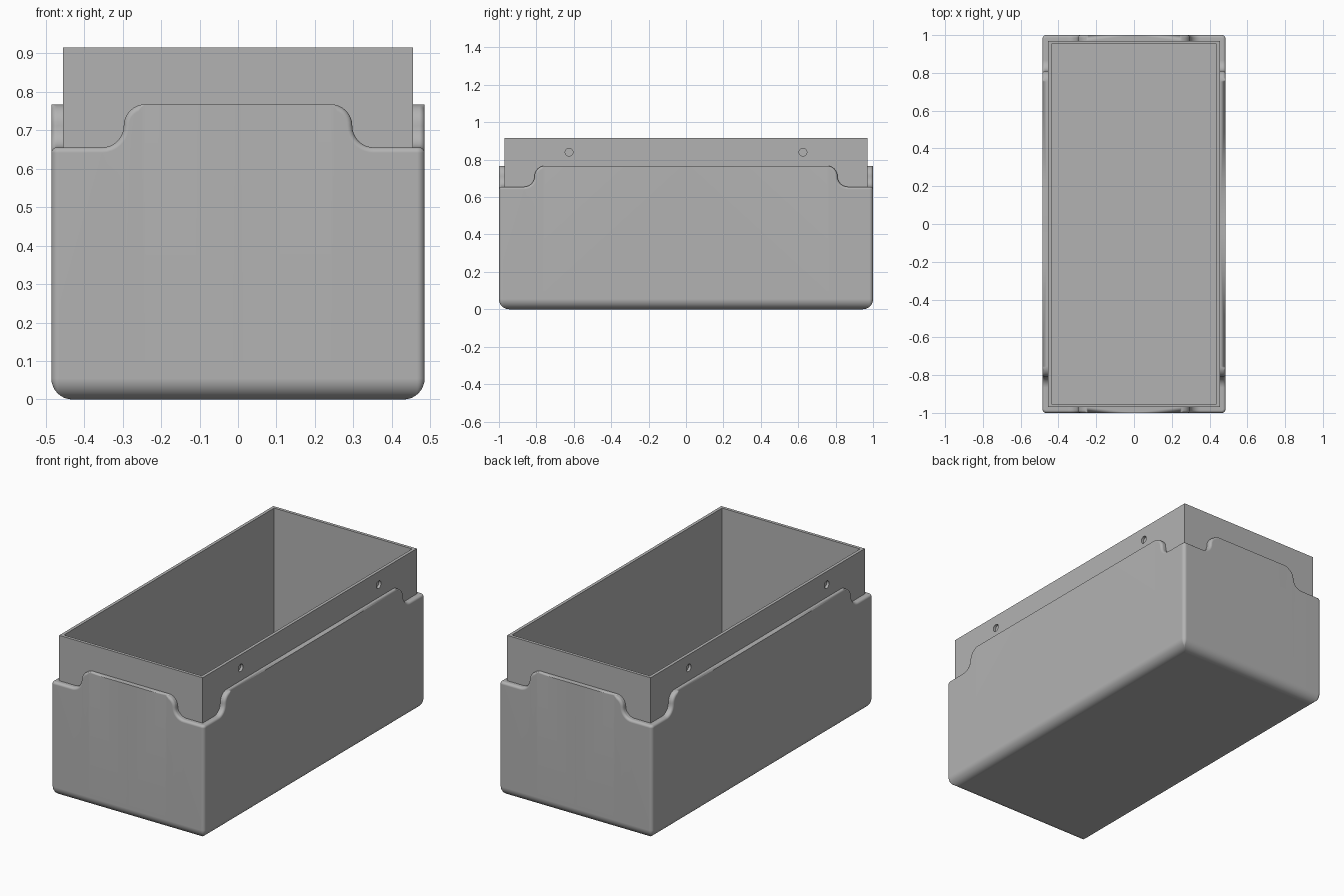
import bpy, bmesh
from math import sin, cos, pi
from mathutils import Vector, Matrix

if "Cube" in bpy.data.objects:
    bpy.data.objects.remove(bpy.data.objects["Cube"])

W, L = 0.485, 1.0            # half width and half length of the outer shell
TOP, LOW = 0.767, 0.655      # rim heights: mid-wall and corners
CORNER, BASE, FILLET = 0.02, 0.055, 0.014
WALL = 0.03
SLEEVE_TOP, LINER = 0.915, 0.025

grey = bpy.data.materials.new("plain grey")
grey.use_nodes = True
grey.diffuse_color = (0.45, 0.45, 0.45, 1)
grey.node_tree.nodes["Principled BSDF"].inputs["Base Color"].default_value = grey.diffuse_color


def make_object(name, bm, material=grey):
    mesh = bpy.data.meshes.new(name)
    bm.to_mesh(mesh)
    bm.free()
    obj = bpy.data.objects.new(name, mesh)
    bpy.context.collection.objects.link(obj)
    if material:
        mesh.materials.append(material)
    return obj


def s_curve(mid, steps=8):
    """Rim step from TOP down to LOW: (position, height, normal, fillet)."""
    r = (TOP - LOW) / 2
    pts = []
    for i in range(steps + 1):
        a = pi / 2 * (1 - i / steps)
        pts.append((mid - r + r * cos(a), TOP - r + r * sin(a),
                    cos(a), sin(a), FILLET * min(1, i / 2)))
    for i in range(1, steps + 1):
        a = pi + pi / 2 * i / steps
        pts.append((mid + r + r * cos(a), LOW + r + r * sin(a),
                    -cos(a), -sin(a), FILLET))
    return pts


# Outer shell: one quarter of the perimeter, each column a function of inset d
def front_column(p, z, nt, nz, f):
    return (lambda d: Vector((p, -L + d, 0)), z, Vector((nt, 0, nz)), f)


def side_column(p, z, nt, nz, f):
    return (lambda d: Vector((W - d, -p, 0)), z, Vector((0, -nt, nz)), f)


def corner_column(a):
    def place(d):
        r = max(CORNER - d, 0.003)
        return Vector((W - d - r + r * cos(a), -(L - d - r) + r * sin(a), 0))
    return (place, LOW, Vector((0, 0, 1)), FILLET)


columns = [front_column(0, TOP, 0, 1, 0)]
columns += [front_column(*p) for p in s_curve(0.297)]
columns += [corner_column(-pi / 2 + pi / 2 * i / 6) for i in range(7)]
columns += [side_column(*p) for p in reversed(s_curve(0.81))]
columns.append(side_column(0, TOP, 0, 1, 0))

bm = bmesh.new()
grid = []
for place, z, n, f in columns:
    up = Vector((0, 0, z))
    col = []
    for i in range(9):                       # rounded base edge
        a = pi / 2 * i / 8
        col.append(place(BASE * (1 - sin(a))) + Vector((0, 0, BASE * (1 - cos(a)))))
    for i in range(6):                       # rounded rim
        a = pi / 2 * i / 5
        col.append(place(f * (1 - cos(a))) + up - n * f * (1 - sin(a)))
    col.append(place(WALL + 0.001) + up)     # rim meets the sleeve
    grid.append([bm.verts.new(v) for v in col])
for a, b in zip(grid, grid[1:]):
    for r in range(len(a) - 1):
        bm.faces.new((a[r], b[r], b[r + 1], a[r + 1]))
centre = bm.verts.new((0, 0, 0))
bm.faces.new([centre] + [c[0] for c in reversed(grid)])
bmesh.ops.remove_doubles(bm, verts=bm.verts, dist=0.00001)
shell = make_object("outer_shell", bm)
bpy.context.view_layer.objects.active = shell
shell.select_set(True)
bpy.ops.object.shade_smooth_by_angle(angle=pi / 5)
mirror = shell.modifiers.new("four_quarters", 'MIRROR')
mirror.use_axis = (True, True, False)
mirror.merge_threshold = 0.0001
weighted = shell.modifiers.new("clean_shading", 'WEIGHTED_NORMAL')
weighted.keep_sharp = True

# Inner sleeve: a box whose top face is inset and pushed down to the floor
bm = bmesh.new()
height = SLEEVE_TOP - WALL
bmesh.ops.create_cube(bm, size=1, matrix=Matrix.Translation((0, 0, WALL + height / 2))
                      @ Matrix.Diagonal((2 * (W - WALL), 2 * (L - WALL), height, 1)))
top = max(bm.faces, key=lambda f: f.calc_center_median().z)
bmesh.ops.inset_individual(bm, faces=[top], thickness=LINER)
floor = bmesh.ops.extrude_discrete_faces(bm, faces=[top])["faces"][0]
for v in floor.verts:
    v.co.z = WALL + LINER
sleeve = make_object("inner_sleeve", bm)

# Shallow round sockets on both long sides of the sleeve
bm = bmesh.new()
for sx in (-1, 1):
    for sy in (-1, 1):
        bmesh.ops.create_cone(bm, cap_ends=True, segments=24, radius1=0.021, radius2=0.021,
                              depth=0.03, matrix=Matrix.Translation((sx * (W - WALL), sy * 0.625, 0.84))
                              @ Matrix.Rotation(pi / 2, 4, 'Y'))
cutter = make_object("socket_cutter", bm, None)
cutter.hide_render = True
cutter.hide_viewport = True
cut = sleeve.modifiers.new("sockets", 'BOOLEAN')
cut.operation = 'DIFFERENCE'
cut.solver = 'EXACT'
cut.object = cutter
